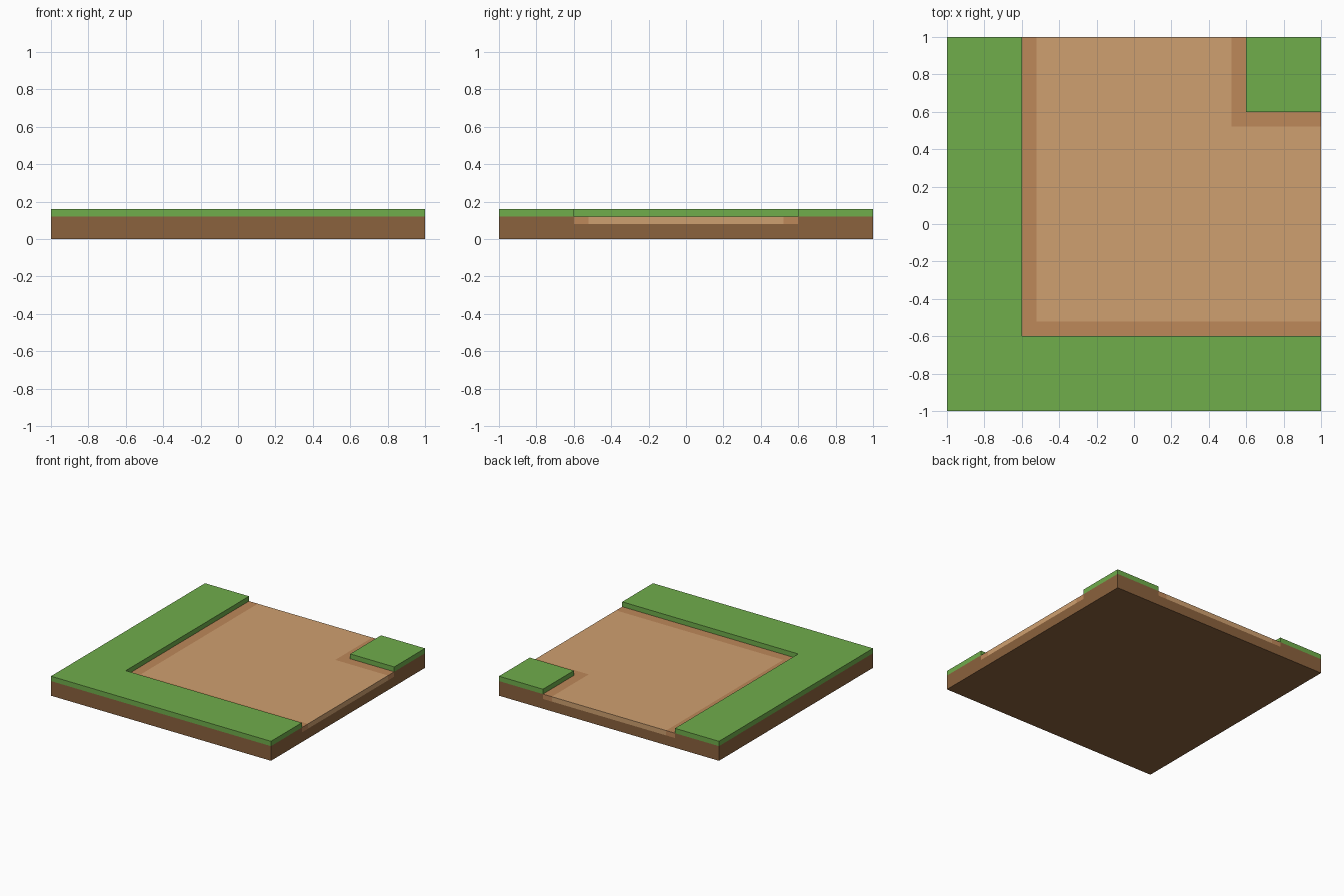
import bpy, bmesh

if "Cube" in bpy.data.objects:
    bpy.data.objects.remove(bpy.data.objects["Cube"])


def material(name, rgb):
    # 8-bit sRGB to linear colour
    m = bpy.data.materials.new(name)
    m.diffuse_color = [((c / 255 + 0.055) / 1.055) ** 2.4 for c in rgb] + [1]
    m.use_nodes = True
    m.node_tree.nodes["Principled BSDF"].inputs["Base Color"].default_value = m.diffuse_color
    return m


def slab(name, outlines, z0, z1, mat):
    # Extrude one or more flat outlines upwards into closed slabs
    bm = bmesh.new()
    for pts in outlines:
        face = bm.faces.new([bm.verts.new((x, y, z0)) for x, y in pts])
        top = bmesh.ops.extrude_face_region(bm, geom=[face], use_keep_orig=True)
        verts = [v for v in top["geom"] if isinstance(v, bmesh.types.BMVert)]
        bmesh.ops.translate(bm, verts=verts, vec=(0, 0, z1 - z0))
    bmesh.ops.recalc_face_normals(bm, faces=bm.faces)
    mesh = bpy.data.meshes.new(name)
    bm.to_mesh(mesh)
    bm.free()
    mesh.materials.append(mat)
    bpy.context.collection.objects.link(bpy.data.objects.new(name, mesh))


def rect(x0, y0, x1, y1):
    return [(x0, y0), (x1, y0), (x1, y1), (x0, y1)]


def bend(a, b):
    # L-shaped strip along the left and front, between offsets a and b
    return [(a, a), (1, a), (1, b), (b, b), (b, 1), (a, 1)]


soil = material("soil", (139, 98, 61))
grass = material("grass", (112, 173, 75))
sand = material("sand", (207, 160, 112))
sand_dark = material("sand_dark", (190, 136, 90))

OUT, IN = 0.6, 0.52  # outer and inner limits of the path edging
corner = rect(OUT, OUT, 1, 1)

# Soil base and the banks beside the path
slab("soil_base", [rect(-1, -1, 1, 1)], 0, 0.08, soil)
slab("soil_banks", [bend(-1, -OUT), corner], 0.08, 0.12, soil)

# Grass on top of the banks
slab("grass", [bend(-1, -OUT), corner], 0.12, 0.16, grass)

# Path with darker edging along the grass
slab("path_edging", [bend(-OUT, -IN), bend(IN, OUT)], 0.08, 0.12, sand_dark)
slab("path", [bend(-IN, IN)], 0.08, 0.12, sand)
